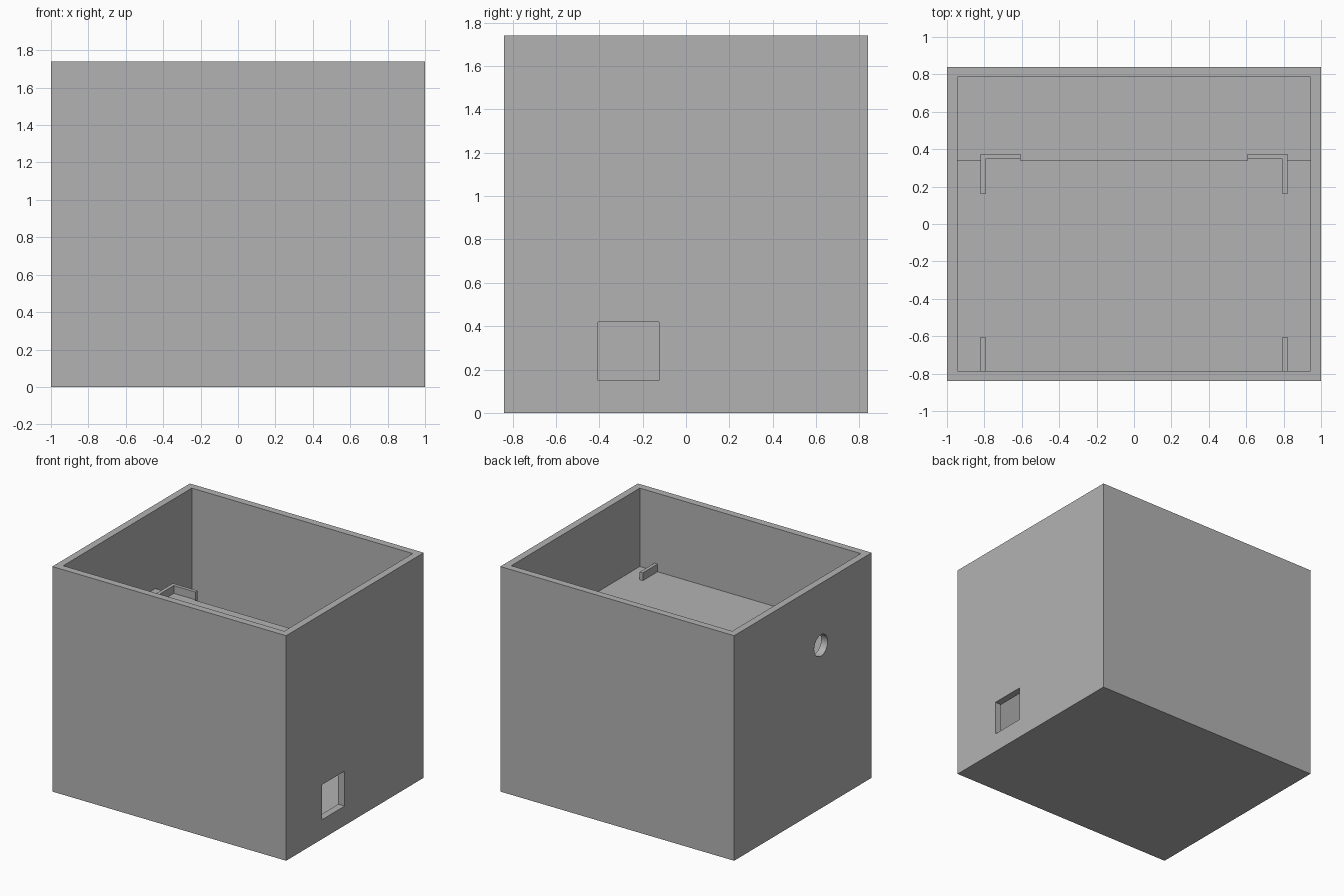
import bpy
import bmesh
from mathutils import Matrix

cube = bpy.data.objects.get("Cube")
if cube:
    bpy.data.objects.remove(cube, do_unlink=True)

grey = bpy.data.materials.new("plain grey")
grey.use_nodes = True
colour = (0.45, 0.45, 0.45, 1)
grey.diffuse_color = colour
grey.node_tree.nodes["Principled BSDF"].inputs["Base Color"].default_value = colour

X, Y, H = 1.0, 0.84, 1.74      # outer half sizes and height
T = 0.055                      # wall thickness
SHELF = 1.134                  # top of the shelf
EDGE = 0.34                    # back edge of the shelf
LIP = SHELF + 0.06             # top of the guides


def finish(name, bm):
    mesh = bpy.data.meshes.new(name)
    bm.to_mesh(mesh)
    bm.free()
    mesh.materials.append(grey)
    obj = bpy.data.objects.new(name, mesh)
    bpy.context.collection.objects.link(obj)
    return obj


def box(name, x, y, z):
    bm = bmesh.new()
    bmesh.ops.create_cube(bm, size=1)
    for v in bm.verts:
        v.co = [r[0] if c < 0 else r[1] for c, r in zip(v.co, (x, y, z))]
    return finish(name, bm)


def cut(target, cutter):
    mod = target.modifiers.new(cutter.name, "BOOLEAN")
    mod.operation = "DIFFERENCE"
    mod.solver = "EXACT"
    mod.object = cutter
    bpy.context.view_layer.objects.active = target
    bpy.ops.object.modifier_apply(modifier=mod.name)
    bpy.data.objects.remove(cutter, do_unlink=True)


# Open-topped case with a square side window and a round cable hole
case = box("case", (-X, X), (-Y, Y), (0, H))
cut(case, box("cavity", (T - X, X - T), (T - Y, Y - T), (T, H + 0.2)))
cut(case, box("window", (X - 0.1, X + 0.1), (-0.405, -0.125), (0.15, 0.42)))
bm = bmesh.new()
bmesh.ops.create_cone(bm, cap_ends=True, segments=48, radius1=0.082, radius2=0.082,
                      depth=0.2, matrix=Matrix.Translation((-X, -0.22, 1.26))
                      @ Matrix.Rotation(1.5707963, 4, "Y"))
cut(case, finish("cable_hole", bm))

# Shelf, leaving a gap down to the lower room at the back
box("shelf", (T - X, X - T), (T - Y, EDGE), (SHELF - T, SHELF))


# Guides that hold a board on the shelf, one set for each side
def guide(name, side, x, y, z):
    box(name, sorted(side * v for v in x), y, z)


for label, side in (("right", -1), ("left", 1)):
    guide(f"front_guide_{label}", side, (0.793, 0.82), (T - Y, -0.605), (SHELF, LIP))
    guide(f"back_guide_{label}", side, (0.793, 0.82), (0.16, 0.375), (SHELF, LIP))
    guide(f"corner_guide_{label}", side, (0.607, 0.793), (0.348, 0.375), (SHELF, LIP))
    guide(f"shelf_tab_{label}", side, (0.607, 0.82), (EDGE, 0.375), (SHELF - T, SHELF))
